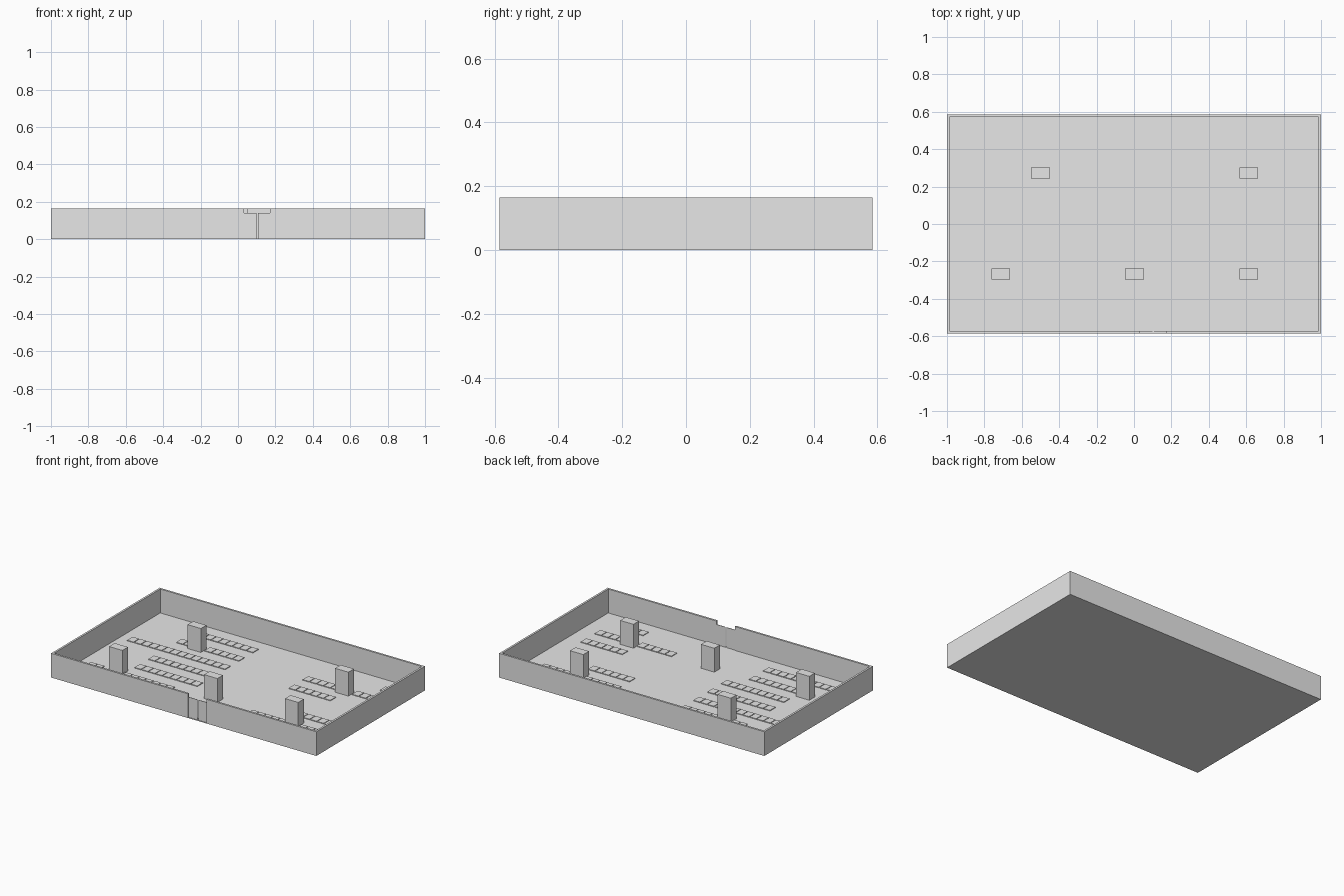
import bpy
import bmesh
from mathutils import Matrix, Vector

cube = bpy.data.objects.get("Cube")
if cube:
    bpy.data.objects.remove(cube, do_unlink=True)

grey = bpy.data.materials.new("light_grey")
grey.use_nodes = True
grey.diffuse_color = (0.8, 0.8, 0.8, 1)
grey.node_tree.nodes["Principled BSDF"].inputs["Base Color"].default_value = (0.8, 0.8, 0.8, 1)


def boxes(name, spans):
    """One object made of axis-aligned boxes, each given as (low corner, high corner)."""
    bm = bmesh.new()
    for low, high in spans:
        low, high = Vector(low), Vector(high)
        size = high - low
        bmesh.ops.create_cube(bm, size=1, matrix=Matrix.Translation((low + high) / 2)
                              @ Matrix.Diagonal((*size, 1)))
    mesh = bpy.data.meshes.new(name)
    bm.to_mesh(mesh)
    bm.free()
    mesh.materials.append(grey)
    obj = bpy.data.objects.new(name, mesh)
    bpy.context.collection.objects.link(obj)
    return obj


X, Y, H = 1.0, 0.585, 0.165      # half length, half width, wall height
T = 0.0135                       # wall thickness
FLOOR = 0.002
DOOR = (0.032, 0.172)            # door opening in the front wall
DOOR_H, GAP = 0.14, 0.004

# Floor and the four outer walls
boxes("floor", [((-X, -Y, 0), (X, Y, FLOOR))])
boxes("back_wall", [((-X, Y - T, 0), (X, Y, H))])
for name, side in (("left_wall", 1), ("right_wall", -1)):
    a, b = sorted((side * X, side * (X - T)))
    boxes(name, [((a, -Y + T, 0), (b, Y - T, H))])
boxes("front_wall", [((-X, -Y, 0), (DOOR[0], -Y + T, H)),
                     ((DOOR[1], -Y, 0), (X, -Y + T, H))])

# Thin double door, recessed and lower than the wall
middle = sum(DOOR) / 2
for name, a, b in (("door_leaf_right", DOOR[0], middle - GAP),
                   ("door_leaf_left", middle + GAP, DOOR[1])):
    boxes(name, [((a, -Y + 0.007, 0), (b, -Y + 0.010, DOOR_H))])

# Pillars
for i, (x, y) in enumerate([(-0.5, 0.272), (0.613, 0.272), (-0.713, -0.268),
                            (0.003, -0.268), (0.613, -0.268)]):
    boxes(f"pillar_{i + 1}", [((x - 0.05, y - 0.03, 0), (x + 0.05, y + 0.03, H))])

# Rows of low floor units: row number -> runs of (first, last) column
PITCH = 0.0531
right_rows = {3: [(5, 13)], 2: [(5, 6), (9, 13)], 1: [(0, 13)], 0: [(5, 13)],
              -1: [(5, 13)], -2: [(0, 1), (4, 11)], -3: [(1, 11)]}
left_rows = {3: [(9, 10)], 2: [(0, 5), (7, 10)], 1: [(0, 5)],
             -1: [(5, 10)], -2: [(0, 4), (7, 10)], -3: [(6, 7)]}
for name, start, rows in (("right_floor_units", -0.896, right_rows),
                          ("left_floor_units", 0.323, left_rows)):
    spans = []
    for row, runs in rows.items():
        y = row * 0.15
        for first, last in runs:
            for col in range(first, last + 1):
                x = start + col * PITCH
                spans.append(((x - 0.024, y - 0.03, FLOOR), (x + 0.024, y + 0.03, FLOOR + 0.005)))
    boxes(name, spans)
